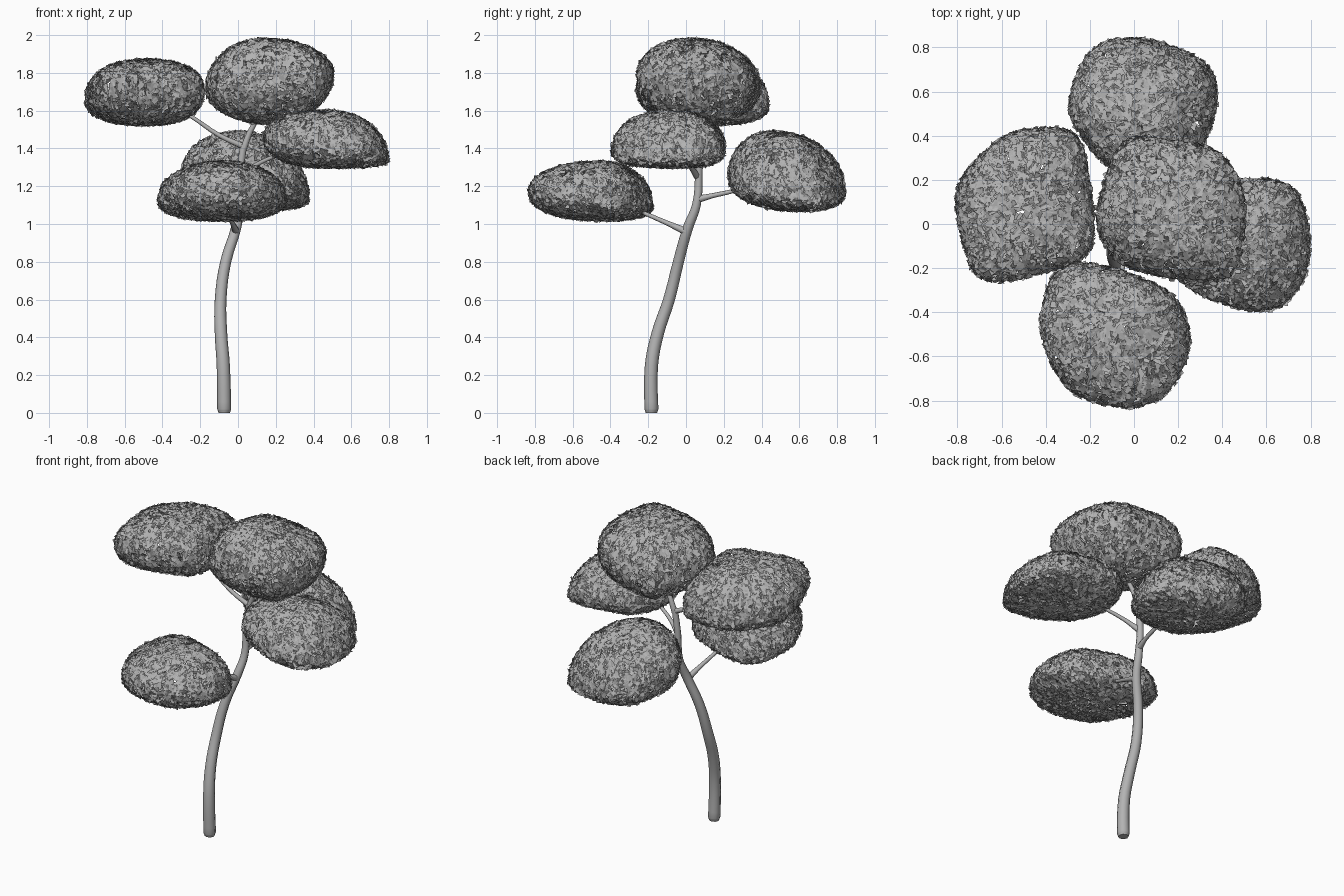
import bpy
import math
import random
from mathutils import Vector

random.seed(4)
cube = bpy.data.objects.get("Cube")
if cube:
    bpy.data.objects.remove(cube, do_unlink=True)


def make_material(name, value):
    mat = bpy.data.materials.new(name)
    mat.use_nodes = True
    color = (value, value, value, 1)
    mat.diffuse_color = color
    shader = mat.node_tree.nodes["Principled BSDF"]
    shader.inputs["Base Color"].default_value = color
    shader.inputs["Roughness"].default_value = 0.8
    return mat


GREY = make_material("plain grey", 0.45)


def limb(name, points):
    """Tapered eight-sided tube; each point is x, y, z, radius."""
    curve = bpy.data.curves.new(name, "CURVE")
    curve.dimensions = "3D"
    curve.bevel_depth = 1
    curve.bevel_resolution = 2
    curve.resolution_u = 4
    curve.use_fill_caps = True
    spline = curve.splines.new("BEZIER")
    spline.bezier_points.add(len(points) - 1)
    for knot, (x, y, z, radius) in zip(spline.bezier_points, points):
        knot.co = (x, y, z)
        knot.radius = radius
        knot.handle_left_type = knot.handle_right_type = "AUTO"
    obj = bpy.data.objects.new(name, curve)
    bpy.context.collection.objects.link(obj)
    curve.materials.append(GREY)
    bpy.ops.object.select_all(action="DESELECT")
    obj.select_set(True)
    bpy.context.view_layer.objects.active = obj
    bpy.ops.object.convert(target="MESH")
    bpy.ops.object.shade_smooth_by_angle(angle=math.radians(50))


def smooth_loop(points, steps):
    """Closed Catmull-Rom loop through the plan outline."""
    count = len(points)
    loop = []
    for i in range(count):
        a, b, c, d = (Vector(points[(i + k) % count]) for k in (-1, 0, 1, 2))
        for s in range(steps):
            t = s / steps
            loop.append(b + (c - a) * t / 2
                        + (2 * a - 5 * b + 4 * c - d) * t * t / 2
                        + (3 * b - a - 3 * c + d) * t ** 3 / 2)
    return loop


def clump_rings(outline, rim_z, slope, crown, under, powers):
    """Rings of a cushion running from its underside pole to its crown pole."""
    loop = smooth_loop(outline, 5)
    middle = sum(loop, Vector((0, 0))) / len(loop)
    rings = []
    levels = 10
    for level in range(-levels, levels + 1):
        angle = abs(level) / levels * math.pi / 2
        pole = Vector(crown if level > 0 else under)
        power = powers[0] if level > 0 else powers[1]
        spread = max(math.cos(angle), 0) ** power
        lift = math.sin(angle) ** power
        ring = []
        for p in loop:
            p = middle + (p - middle) * 0.975
            z = rim_z + Vector(slope).dot(p - middle)
            flat = pole.xy.lerp(p, spread)
            ring.append(Vector((flat.x, flat.y, z + (pole.z - z) * lift)))
        rings.append(ring)
    return rings


def foliage(name, outline, rim_z, slope, crown, under, powers, leaves=3900):
    """Shell of small loose leaves scattered evenly over a cushion shape."""
    rings = clump_rings(outline, rim_z, slope, crown, under, powers)
    cells, areas = [], []
    for low, high in zip(rings, rings[1:]):
        for i in range(len(low)):
            j = (i + 1) % len(low)
            cell = (low[i], low[j], high[j], high[i])
            cells.append(cell)
            areas.append((cell[2] - cell[0]).cross(cell[3] - cell[1]).length)
    verts, faces = [], []
    for a, b, c, d in random.choices(cells, areas, k=leaves):
        spot = a.lerp(b, random.random()).lerp(d.lerp(c, random.random()),
                                               random.random())
        normal = (c - a).cross(d - b).normalized()
        along = ((c + d) - (a + b)).normalized()
        across = normal.cross(along)
        # Turn each leaf a little and let it lift off the surface
        turn = random.gauss(0, 0.5)
        length = along * math.cos(turn) + across * math.sin(turn)
        width = normal.cross(length)
        length = (length + normal * random.gauss(0, 0.25)).normalized()
        width = (width + normal * random.gauss(0, 0.3)).normalized()
        length *= random.uniform(0.016, 0.025)
        width *= random.uniform(0.009, 0.013)
        start = len(verts)
        verts += [spot - length - width, spot + length - width,
                  spot + length + width, spot - length + width]
        faces.append(range(start, start + 4))
    mesh = bpy.data.meshes.new(name)
    mesh.from_pydata(verts, [], [tuple(f) for f in faces])
    mesh.materials.append(GREY)
    obj = bpy.data.objects.new(name, mesh)
    bpy.context.collection.objects.link(obj)


# Trunk and branches
limb("trunk", [(-.073, -.183, 0, .03), (-.073, -.183, .02, .037),
               (-.078, -.183, .25, .035), (-.09, -.15, .42, .033),
               (-.092, -.09, .6, .031), (-.065, -.04, .8, .029),
               (-.01, .01, .98, .027), (.01, .055, 1.1, .023),
               (.01, .068, 1.26, .02), (.03, .07, 1.42, .018)])
limb("front_branch", [(-.01, 0, .96, .02), (-.03, -.1, 1.005, .013),
                      (-.06, -.24, 1.065, .01), (-.08, -.42, 1.14, .007)])
limb("back_branch", [(.01, .06, 1.13, .02), (.03, .14, 1.15, .013),
                     (.04, .25, 1.175, .011), (.03, .45, 1.25, .007)])
limb("left_branch", [(.01, .06, 1.25, .018), (.09, .02, 1.31, .012),
                     (.22, -.03, 1.37, .01), (.4, -.08, 1.44, .007)])
limb("right_branch", [(.03, .07, 1.41, .016), (-.1, .07, 1.47, .012),
                      (-.25, .08, 1.57, .01), (-.4, .09, 1.65, .007)])
limb("top_branch", [(.03, .07, 1.4, .018), (.06, .07, 1.48, .015),
                    (.1, .06, 1.56, .012), (.12, .05, 1.68, .007)])

# Leaf clumps: plan outline, rim height, rim slope, crown, underside, fullness
foliage("right_foliage",
        [(-.26, .41), (-.42, .44), (-.61, .39), (-.8, .18), (-.79, -.05),
         (-.69, -.26), (-.42, -.23), (-.19, -.12), (-.2, .22)],
        1.67, (.04, -.17), (-.48, .1, 1.87), (-.5, .12, 1.525), (.87, .85))
foliage("front_foliage",
        [(-.24, -.17), (-.36, -.22), (-.41, -.33), (-.42, -.53), (-.28, -.77),
         (0, -.84), (.18, -.74), (.26, -.53), (.19, -.33), (-.02, -.22)],
        1.125, (0, -.13), (-.08, -.45, 1.33), (-.08, -.42, 1.02), (.95, .85))
foliage("left_foliage",
        [(.5, .21), (.72, .17), (.8, -.05), (.76, -.28), (.6, -.4),
         (.33, -.34), (.18, -.22), (.13, 0), (.25, .18)],
        1.4, (-.2, 0), (.47, -.09, 1.6), (.47, -.06, 1.3), (.96, .85))
foliage("top_foliage",
        [(-.05, .38), (.2, .38), (.4, .32), (.51, .1), (.46, -.22),
         (.25, -.26), (-.03, -.2), (-.15, -.08), (-.17, .08)],
        1.755, (.12, -.05), (.13, .02, 1.98), (.17, .1, 1.53), (1, 1))
foliage("back_foliage",
        [(-.1, .84), (.12, .83), (.34, .72), (.38, .54), (.3, .33), (.1, .22),
         (-.12, .26), (-.26, .42), (-.3, .55), (-.23, .75)],
        1.21, (-.22, -.16), (0, .46, 1.49), (.06, .62, 1.07), (1, .9))
